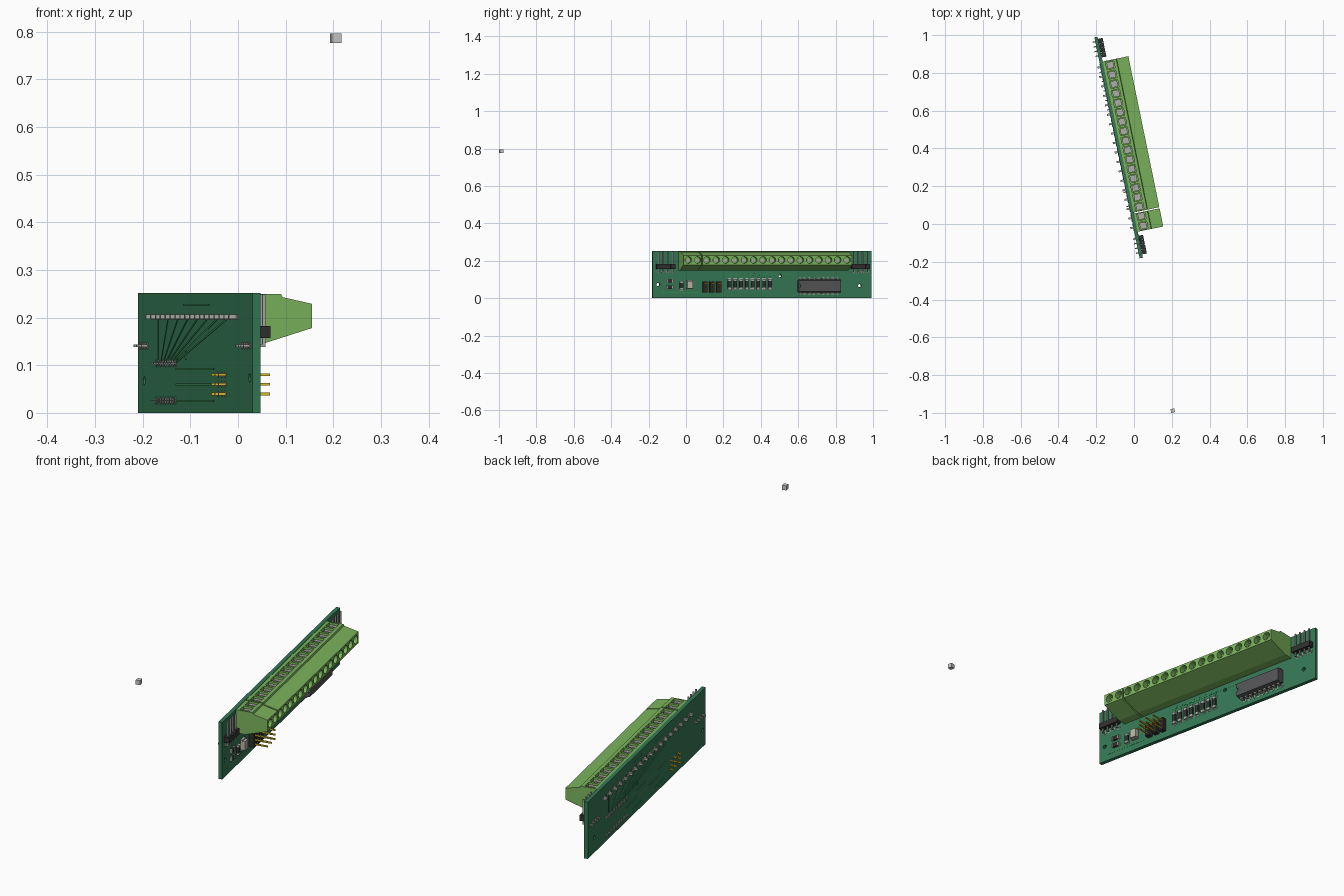
import bpy, bmesh, math
from mathutils import Matrix, Vector

if "Cube" in bpy.data.objects:
    bpy.data.objects.remove(bpy.data.objects["Cube"])

# Board frame: local x = out of the component side, local y = along the board, z up
FRAME = Matrix.Translation((0.047, -0.178, 0)) @ Matrix.Rotation(math.radians(11.6), 4, 'Z')
LEN, T, H, P = 1.194, 0.017, 0.252, 0.0254


def mat(name, r, g, b):
    m = bpy.data.materials.new(name)
    m.diffuse_color = (r, g, b, 1)
    m.use_nodes = True
    m.node_tree.nodes["Principled BSDF"].inputs["Base Color"].default_value = m.diffuse_color
    return m


BOARD = mat("board_green", 0.035, 0.19, 0.09)
TRACE = mat("trace_green", 0.04, 0.26, 0.09)
LIME = mat("terminal_green", 0.2, 0.46, 0.11)
BLACK = mat("black_plastic", 0.03, 0.03, 0.03)
CHIP = mat("chip_grey", 0.09, 0.09, 0.095)
GOLD = mat("gold", 0.7, 0.52, 0.02)
METAL = mat("metal", 0.42, 0.42, 0.4)
CREAM = mat("cream", 0.5, 0.47, 0.38)


class Part:
    """Collects simple solids into one object in the board frame."""
    def __init__(self):
        self.bm = bmesh.new()

    def box(self, x0, x1, y0, y1, z0, z1):
        m = Matrix.Translation(((x0 + x1) / 2, (y0 + y1) / 2, (z0 + z1) / 2)) \
            @ Matrix.Diagonal((x1 - x0, y1 - y0, z1 - z0, 1))
        bmesh.ops.create_cube(self.bm, size=1, matrix=m)

    def cyl_x(self, x0, x1, y, z, r, n=16):
        m = Matrix.Translation(((x0 + x1) / 2, y, z)) @ Matrix.Rotation(math.pi / 2, 4, 'Y')
        bmesh.ops.create_cone(self.bm, cap_ends=True, segments=n, radius1=r, radius2=r,
                              depth=x1 - x0, matrix=m)

    def prism(self, profile, y0, y1):
        a = [self.bm.verts.new((x, y0, z)) for x, z in profile]
        f = self.bm.faces.new(a)
        ext = bmesh.ops.extrude_face_region(self.bm, geom=[f])["geom"]
        bmesh.ops.translate(self.bm, vec=(0, y1 - y0, 0),
                            verts=[v for v in ext if isinstance(v, bmesh.types.BMVert)])

    def strip(self, x, p, q, w=0.004):
        d = Vector((q[0] - p[0], q[1] - p[1]))
        m = Matrix.Translation((x, (p[0] + q[0]) / 2, (p[1] + q[1]) / 2)) \
            @ Matrix.Rotation(math.atan2(d.y, d.x), 4, 'X') @ Matrix.Diagonal((0.001, d.length, w, 1))
        bmesh.ops.create_cube(self.bm, size=1, matrix=m)

    def done(self, name, material=None):
        bmesh.ops.recalc_face_normals(self.bm, faces=self.bm.faces)
        me = bpy.data.meshes.new(name)
        self.bm.to_mesh(me)
        self.bm.free()
        ob = bpy.data.objects.new(name, me)
        bpy.context.collection.objects.link(ob)
        ob.matrix_world = FRAME
        if material:
            me.materials.append(material)
        return ob


def cut(ob, part):
    c = part.done("cutter")
    c.hide_render = True
    md = ob.modifiers.new("cut", 'BOOLEAN')
    md.operation, md.solver, md.object = 'DIFFERENCE', 'EXACT', c
    bpy.context.view_layer.update()
    bpy.context.view_layer.objects.active = ob
    bpy.ops.object.modifier_apply(modifier=md.name)
    bpy.data.objects.remove(c)


# Circuit board with three mounting holes
p = Part()
p.box(-T, 0, 0, LEN, 0, H)
board = p.done("circuit_board", BOARD)
holes = Part()
for y, z in ((0.03, 0.073), (0.695, 0.12), (1.13, 0.067)):
    holes.cyl_x(-0.04, 0.03, y, z, 0.009)
cut(board, holes)

# Screw terminal blocks: 2-way and 16-way
profile = [(0, 0.147), (0.04, 0.147), (0.139, 0.178), (0.139, 0.229),
           (0.076, 0.243), (0.073, 0.25), (0, 0.25)]
ways = [0.166 + 2 * P * 1.004 * k for k in range(18)]
for name, ids, y0, y1 in (("small_terminal_block", ways[:2], 0.14, 0.238),
                          ("large_terminal_block", ways[2:], 0.244, 1.06)):
    p = Part()
    p.prism(profile, y0, y1)
    block = p.done(name, LIME)
    wells = Part()
    for y in ids:
        wells.box(0.014, 0.058, y - 0.02, y + 0.02, 0.222, 0.27)
        wells.cyl_x(0.112, 0.16, y, 0.204, 0.018)
    cut(block, wells)

# Terminal screws, wire clamps and soldered tails
screws, clamps, tails, pads = Part(), Part(), Part(), Part()
for y in ways:
    for s in (-1, 1):
        a, b = sorted((y + s * 0.003, y + s * 0.0175))
        screws.box(0.018, 0.054, a, b, 0.221, 0.241)
    screws.box(0.018, 0.054, y - 0.003, y + 0.003, 0.221, 0.234)
    clamps.box(0.108, 0.118, y - 0.012, y + 0.012, 0.194, 0.208)
    tails.box(-0.034, 0.001, y - 0.005, y + 0.005, 0.197, 0.207)
    pads.box(-T - 0.002, -T + 0.001, y - 0.018, y + 0.018, 0.196, 0.207)
screws.done("terminal_screws", METAL)
clamps.done("wire_clamps", METAL)
tails.done("terminal_tails", METAL)

# Right-angle four-pin headers at both ends
body, pins = Part(), Part()
for start in (0.017, 1.081):
    for k in range(4):
        y = start + P * (k + 0.5)
        body.box(0.001, 0.025, y - 0.0122, y + 0.0122, 0.157, 0.182)
        pins.box(-0.031, 0.016, y - 0.003, y + 0.003, 0.138, 0.144)
        pins.box(0.010, 0.016, y - 0.003, y + 0.003, 0.138, 0.249)
        pads.cyl_x(-T - 0.001, 0.001, y, 0.141, 0.008, 12)
body.done("end_header_bodies", BLACK)
pins.done("end_header_pins", METAL)

# Three straight three-pin headers
body, pins = Part(), Part()
for y in (0.282, 0.32, 0.358):
    for z in (0.04, 0.06, 0.08):
        body.box(0, 0.023, y - 0.0115, y + 0.0115, z - 0.0098, z + 0.0098)
        pins.box(-0.032, 0.078, y - 0.003, y + 0.003, z - 0.003, z + 0.003)
        pads.cyl_x(-T - 0.001, 0.001, y, z, 0.007, 12)
body.done("jumper_bodies", BLACK)
pins.done("jumper_pins", GOLD)

# Eighteen-leg chip with end notch
C0, C1, ZC = 0.79, 1.02, 0.065
p = Part()
p.prism([(0.006, ZC - 0.03), (0.024, ZC - 0.034), (0.042, ZC - 0.03),
         (0.042, ZC + 0.03), (0.024, ZC + 0.034), (0.006, ZC + 0.03)], C0, C1)
chip = p.done("chip_body", CHIP)
notch = Part()
notch.cyl_x(0.034, 0.06, C0, ZC, 0.010)
cut(chip, notch)
legs = Part()
leg_y = [(C0 + C1) / 2 + P * (k - 4) for k in range(9)]
for y in leg_y:
    for s in (-1, 1):
        a, b = sorted((ZC + s * 0.031, ZC + s * 0.0405))
        legs.box(0.021, 0.025, y - 0.007, y + 0.007, a, b)
        a, b = sorted((ZC + s * 0.0375, ZC + s * 0.0405))
        legs.box(0.006, 0.025, y - 0.007, y + 0.007, a, b)
        legs.box(-0.028, 0.006, y - 0.0025, y + 0.0025, a, b)
        pads.cyl_x(-T - 0.001, 0.001, y, ZC + s * 0.039, 0.008, 12)
legs.done("chip_legs", METAL)

# Surface-mount resistors: a row of eight, plus loose ones
chips, ends = Part(), Part()


def resistor(y, z, half_len, half_wid, upright=True):
    def put(part, a, b, w, h):
        if upright:
            part.box(0, h, y - w, y + w, z + a, z + b)
        else:
            part.box(0, h, y + a, y + b, z - w, z + w)
    e = half_len * 0.62
    put(chips, -e, e, half_wid, 0.009)
    for a, b in ((-half_len, -e), (e, half_len)):
        put(ends, a, b, half_wid, 0.0095)
        put(ends, a * 1.15, b * 1.15, half_wid * 1.15, 0.0012)


row = [0.418 + 0.0316 * k for k in range(8)]
for y in row:
    resistor(y, 0.075, 0.028, 0.009)
resistor(0.093, 0.092, 0.018, 0.009, False)
resistor(0.093, 0.058, 0.018, 0.009, False)
resistor(0.156, 0.067, 0.022, 0.009)
chips.done("resistor_bodies", BLACK)
ends.done("resistor_ends", METAL)

# Pale component beside the jumpers
p = Part()
p.box(0, 0.02, 0.186, 0.216, 0.052, 0.092)
p.done("pale_component", CREAM)
p = Part()
for z in (0.048, 0.09):
    p.box(0, 0.01, 0.184, 0.218, z, z + 0.007)
p.done("pale_component_ends", METAL)
pads.done("solder_pads", METAL)

# Thin copper tracks on both faces
t = Part()
for i, y in enumerate(leg_y[:8]):
    t.strip(-T - 0.0004, (ways[2 + 2 * i], 0.197), (y, 0.105))
for z in (0.092, 0.06, 0.025):
    t.strip(-T - 0.0004, (0.4, z), (0.8, z))
t.strip(-T - 0.0004, (0.45, 0.227), (0.72, 0.227))
for i, y in enumerate(row):
    t.strip(0.0004, (y, 0.105), (y + 0.012, 0.135), 0.003)
t.strip(0.0004, (0.4, 0.125), (0.78, 0.125))
t.strip(0.0004, (0.05, 0.03), (0.25, 0.03))
t.done("copper_tracks", TRACE)

# Small detached cube far in front of the board
p = Part()
p.box(-0.01, 0.01, -0.01, 0.01, -0.01, 0.01)
cube = p.done("detached_cube")
cube.matrix_world = Matrix.Translation((0.205, -0.988, 0.786)) @ Matrix.Rotation(math.radians(11.6), 4, 'Z')
